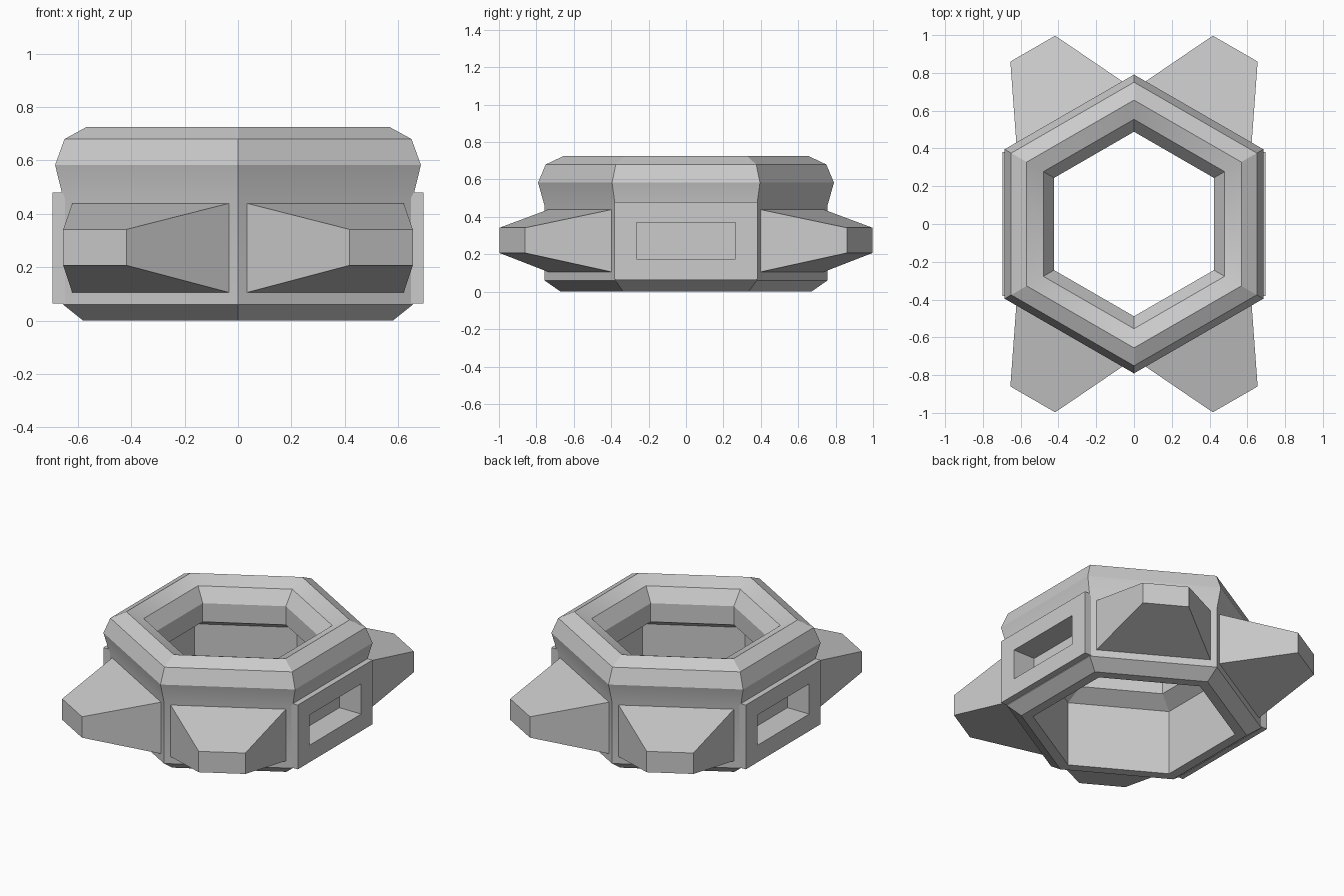
import bpy, bmesh, math
from mathutils import Matrix

if "Cube" in bpy.data.objects:
    bpy.data.objects.remove(bpy.data.objects["Cube"])

HEX = math.cos(math.pi / 6)


def make_object(name, bm):
    bmesh.ops.recalc_face_normals(bm, faces=bm.faces)
    me = bpy.data.meshes.new(name)
    bm.to_mesh(me)
    bm.free()
    ob = bpy.data.objects.new(name, me)
    bpy.context.collection.objects.link(ob)
    return ob


def hex_ring(name, profile):
    """Sweep a closed (apothem, z) profile round a hexagon with corners on y."""
    bm = bmesh.new()
    loops = []
    for i in range(6):
        a = math.radians(90 + 60 * i)
        loops.append([bm.verts.new((r / HEX * math.cos(a), r / HEX * math.sin(a), z))
                      for r, z in profile])
    n = len(profile)
    for i in range(6):
        p, q = loops[i], loops[(i + 1) % 6]
        for j in range(n):
            k = (j + 1) % n
            bm.faces.new((p[j], q[j], q[k], p[k]))
    return make_object(name, bm)


def frustum(name, angle, inner, outer):
    """Block pointing outwards; each end is (distance, half width, z low, z high)."""
    bm = bmesh.new()
    ends = []
    for d, w, z0, z1 in (inner, outer):
        ends.append([bm.verts.new(c) for c in
                     ((d, -w, z0), (d, w, z0), (d, w, z1), (d, -w, z1))])
    p, q = ends
    bm.faces.new(p)
    bm.faces.new(q)
    for j in range(4):
        k = (j + 1) % 4
        bm.faces.new((p[j], p[k], q[k], q[j]))
    bm.transform(Matrix.Rotation(math.radians(angle), 4, 'Z'))
    return make_object(name, bm)


def cut(ob, cutter):
    m = ob.modifiers.new("slot", 'BOOLEAN')
    m.operation = 'DIFFERENCE'
    m.solver = 'EXACT'
    m.object = cutter


# Hexagonal body: outer wall, flared collar, inner lip and undercut inner wall
body = hex_ring("hexagonal_body", [
    (.58, 0), (.655, .06), (.655, .46), (.685, .583), (.65, .68), (.568, .725),
    (.48, .685), (.423, .60), (.423, .48), (.52, .42), (.52, 0)])

# Raised side plates, each with a deep rectangular slot
for side, angle in (("right", 0), ("left", 180)):
    plate = frustum(side + "_slot_plate", angle,
                    (.64, .382, .065, .48), (.695, .382, .065, .48))
    cutter = frustum(side + "_slot_cutter", angle,
                     (.54, .265, .175, .37), (.80, .265, .175, .37))
    cutter.hide_render = True
    cutter.hide_viewport = True
    cutter.display_type = 'WIRE'
    cut(plate, cutter)
    cut(body, cutter)

# Four tapered lugs on the oblique faces
for name, angle in (("back_right", 60), ("back_left", 120),
                    ("front_left", 240), ("front_right", 300)):
    frustum(name + "_lug", angle, (.652, .34, .105, .44), (1.072, .137, .207, .342))

# Soft shading only across the shallow neck crease
bpy.ops.object.select_all(action='DESELECT')
body.select_set(True)
bpy.context.view_layer.objects.active = body
bpy.ops.object.shade_smooth_by_angle(angle=math.radians(25))
